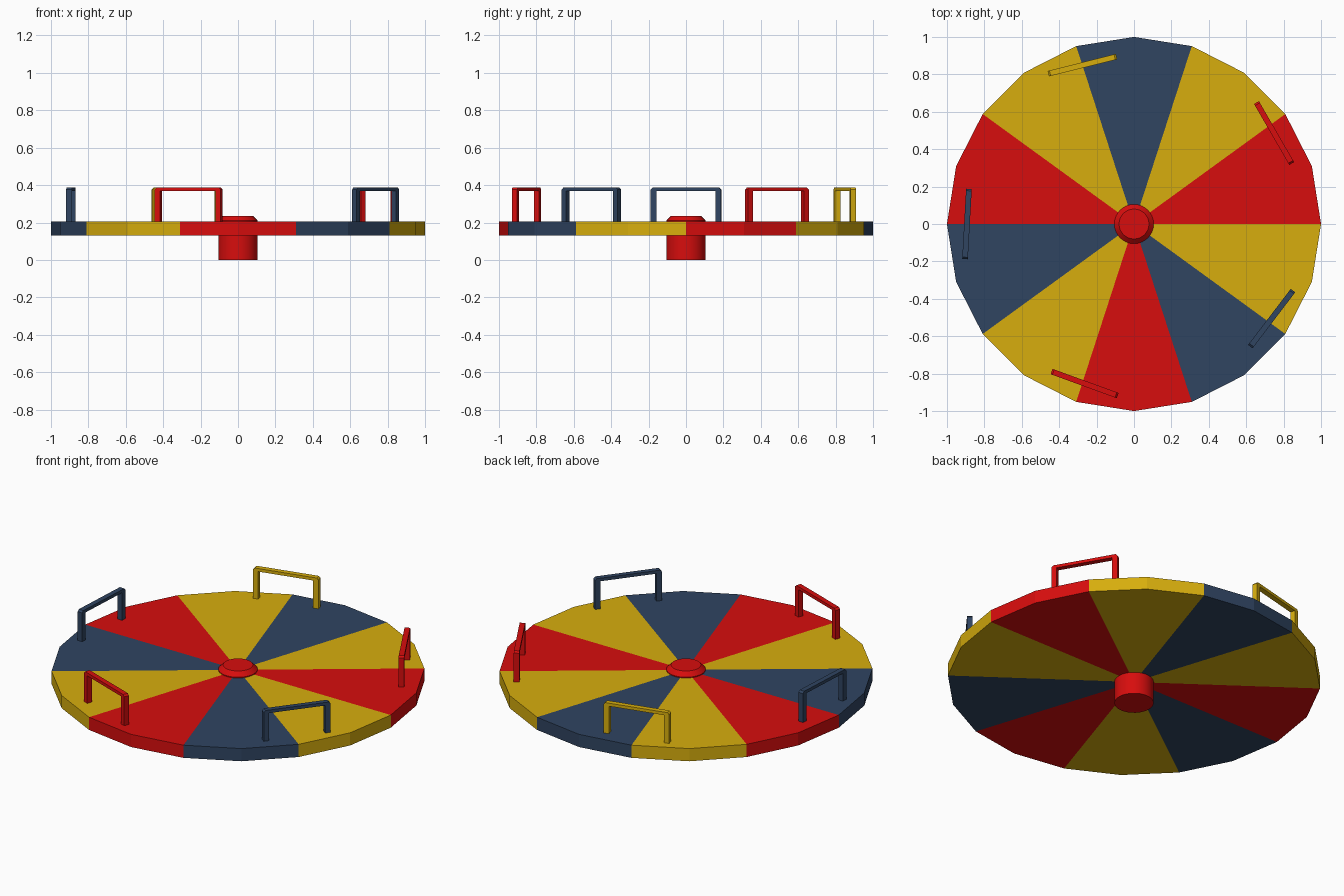
import bpy
import bmesh
import math
from mathutils import Matrix

cube = bpy.data.objects.get("Cube")
if cube:
    bpy.data.objects.remove(cube, do_unlink=True)


def material(name, rgb):
    mat = bpy.data.materials.new(name)
    mat.use_nodes = True
    colour = (*rgb, 1)
    mat.diffuse_color = colour
    bsdf = next(n for n in mat.node_tree.nodes if n.type == 'BSDF_PRINCIPLED')
    bsdf.inputs["Base Color"].default_value = colour
    return mat


RED = material("red paint", (0.68, 0.004, 0.004))
YELLOW = material("yellow paint", (0.68, 0.42, 0.004))
BLUE = material("navy paint", (0.029, 0.058, 0.12))


def add_object(name, bm, mats):
    bmesh.ops.recalc_face_normals(bm, faces=bm.faces)
    mesh = bpy.data.meshes.new(name)
    bm.to_mesh(mesh)
    bm.free()
    for mat in mats:
        mesh.materials.append(mat)
    obj = bpy.data.objects.new(name, mesh)
    bpy.context.collection.objects.link(obj)
    return obj


# Platform: twenty-sided disc, painted in ten wedges
BOTTOM, TOP = 0.13, 0.205
WEDGES = "RYBYRBYRBY"
bm = bmesh.new()
bmesh.ops.create_cone(bm, cap_ends=True, cap_tris=True, segments=20,
                      radius1=1, radius2=1, depth=TOP - BOTTOM,
                      matrix=Matrix.Translation((0, 0, (TOP + BOTTOM) / 2)))
for face in bm.faces:
    c = face.calc_center_median()
    angle = math.atan2(c.y, c.x) % math.tau
    face.material_index = "RYB".index(WEDGES[int(angle / math.tau * 10)])
add_object("platform", bm, [RED, YELLOW, BLUE])

# Hub: turned profile with a chamfered cap
bm = bmesh.new()
points = [(0, 0), (0.105, 0), (0.105, 0.21), (0.08, 0.235), (0, 0.235)]
verts = [bm.verts.new((r, 0, z)) for r, z in points]
edges = [bm.edges.new(pair) for pair in zip(verts, verts[1:])]
bmesh.ops.spin(bm, geom=verts + edges, cent=(0, 0, 0), axis=(0, 0, 1),
               angle=math.tau, steps=32, use_duplicate=False)
bmesh.ops.remove_doubles(bm, verts=bm.verts, dist=0.0005)
hub = add_object("hub", bm, [RED])
bpy.context.view_layer.objects.active = hub
hub.select_set(True)
bpy.ops.object.shade_smooth_by_angle(angle=math.radians(30))
hub.select_set(False)


# Handles: square-section hoops with clipped corners, around the rim
def handle(name, angle, facing, mat):
    half, leg, bar, top, foot, clip = 0.188, 0.03, 0.018, 0.386, 0.19, 0.01
    outer = [(half, foot), (half, top - clip), (half - clip, top)]
    inner = [(half - leg, foot), (half - leg, top - bar)]
    right = outer + inner[::-1]
    outline = outer + [(-x, z) for x, z in outer[::-1]]
    outline += [(-x, z) for x, z in inner] + inner[::-1]
    bm = bmesh.new()
    face = bm.faces.new([bm.verts.new((x, -0.015, z)) for x, z in outline])
    ext = bmesh.ops.extrude_face_region(bm, geom=[face])
    moved = [g for g in ext["geom"] if isinstance(g, bmesh.types.BMVert)]
    bmesh.ops.translate(bm, verts=moved, vec=(0, 0.03, 0))
    obj = add_object(name, bm, [mat])
    a = math.radians(angle)
    obj.location = (0.893 * math.cos(a), 0.893 * math.sin(a), 0)
    obj.rotation_euler.z = math.radians(facing + 90)


handle("left_handle", 33, 30, RED)
handle("back_handle", 108, 104, YELLOW)
handle("right_handle", 180, 176.8, BLUE)
handle("front_handle", 252.8, 250, RED)
handle("front_left_handle", 325.5, 322.7, BLUE)
